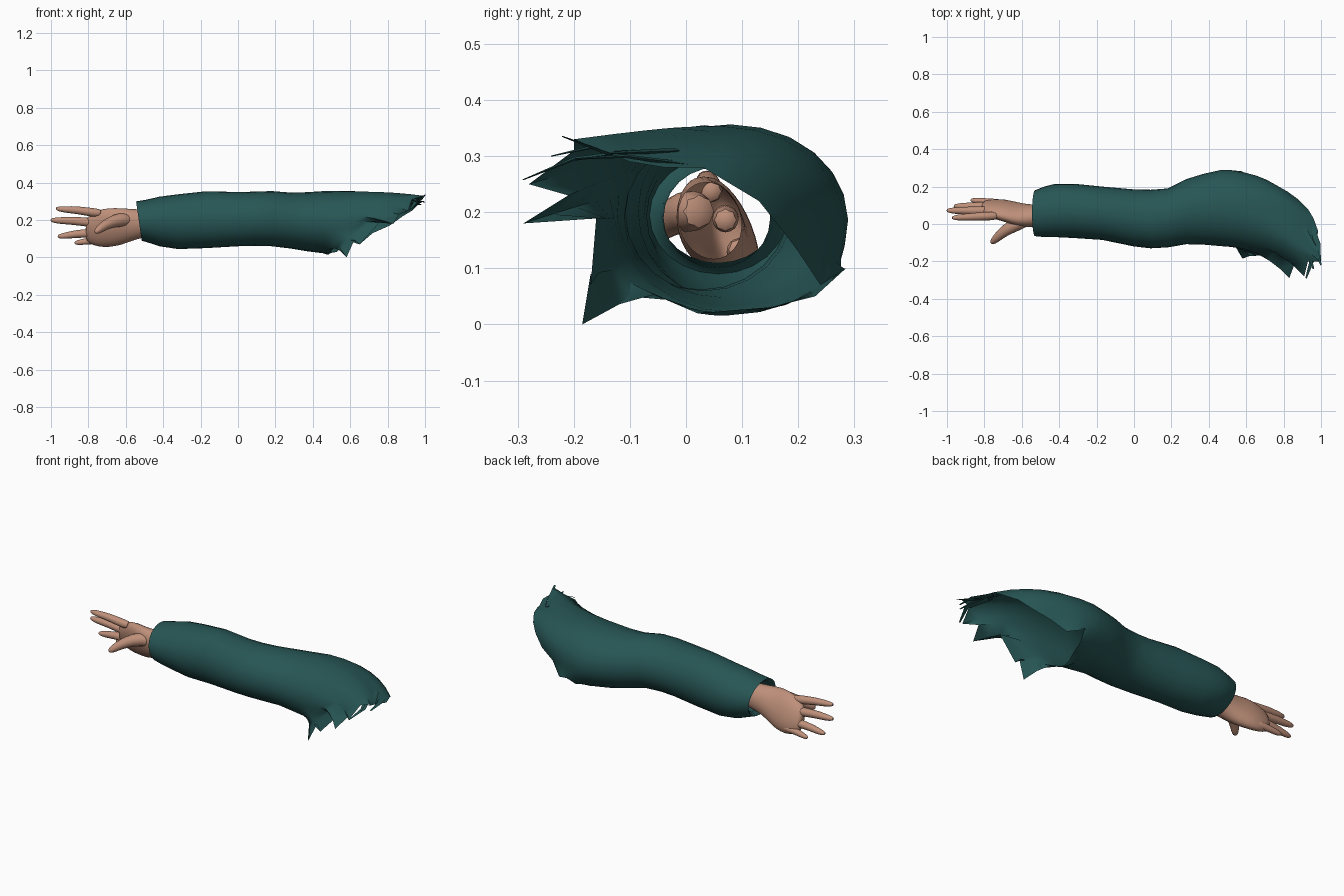
import bpy, math
from mathutils import Vector

if "Cube" in bpy.data.objects:
    bpy.data.objects.remove(bpy.data.objects["Cube"], do_unlink=True)


def make_material(name, colour):
    mat = bpy.data.materials.new(name)
    mat.use_nodes = True
    mat.diffuse_color = colour
    mat.node_tree.nodes["Principled BSDF"].inputs["Base Color"].default_value = colour
    return mat


teal = make_material("teal cloth", (0.02, 0.092, 0.09, 1))
skin = make_material("skin", (0.52, 0.28, 0.195, 1))


def loft(name, rings, mat, cap_start=False, cap_end=False, angle=60, subdivide=0):
    """Skin a list of closed rings that share one point count."""
    n = len(rings[0])
    verts = [tuple(p) for ring in rings for p in ring]
    faces = []
    for r in range(len(rings) - 1):
        for k in range(n):
            a, b = r * n + k, r * n + (k + 1) % n
            faces.append((a, b, b + n, a + n))
    if cap_start:
        faces.append(tuple(reversed(range(n))))
    if cap_end:
        faces.append(tuple(range(len(verts) - n, len(verts))))
    mesh = bpy.data.meshes.new(name)
    mesh.from_pydata(verts, [], faces)
    mesh.materials.append(mat)
    obj = bpy.data.objects.new(name, mesh)
    bpy.context.collection.objects.link(obj)
    if subdivide:
        mod = obj.modifiers.new("smooth", "SUBSURF")
        mod.levels = mod.render_levels = subdivide
    bpy.ops.object.select_all(action="DESELECT")
    obj.select_set(True)
    bpy.context.view_layer.objects.active = obj
    bpy.ops.object.shade_smooth_by_angle(angle=math.radians(angle))
    return obj


def oval(x, y0, y1, z0, z1, count, lean=0.0, shear=0.0):
    """Oval ring across the arm, running bottom, front, top, back."""
    ring = []
    for k in range(count):
        a = -math.pi / 2 - k * math.tau / count
        c, s = math.cos(a), math.sin(a)
        y = (y0 + y1) / 2 + c * (y1 - y0) / 2 - shear * s * (z1 - z0) / 2
        ring.append(Vector((x - lean * s, y, (z0 + z1) / 2 + s * (z1 - z0) / 2)))
    return ring


def tube(name, path, radii, mat, sides=8, flat=1.0, subdivide=1):
    """Rounded tapering tube along a path."""
    pts = [Vector(p) for p in path]
    rings = []
    for i, p in enumerate(pts):
        way = pts[min(i + 1, len(pts) - 1)] - pts[max(i - 1, 0)]
        turn = way.to_track_quat("Z", "Y")
        ring = []
        for k in range(sides):
            a = k * math.tau / sides
            ring.append(p + turn @ Vector((math.cos(a), math.sin(a) * flat, 0)) * radii[i])
        rings.append(ring)
    return loft(name, rings, mat, True, True, subdivide=subdivide)


# Sleeve: x, front y, back y, bottom z, top z
COLS = 24
sections = [
    (-0.53, -0.065, 0.18, 0.09, 0.30),
    (-0.48, -0.07, 0.2, 0.075, 0.308),
    (-0.42, -0.07, 0.215, 0.06, 0.325),
    (-0.32, -0.075, 0.215, 0.045, 0.338),
    (-0.17, -0.085, 0.2, 0.05, 0.354),
    (0, -0.12, 0.185, 0.06, 0.35),
    (0.09, -0.13, 0.183, 0.062, 0.352),
    (0.18, -0.125, 0.19, 0.06, 0.355),
    (0.28, -0.108, 0.24, 0.048, 0.347),
    (0.37, -0.11, 0.268, 0.033, 0.349),
    (0.46, -0.118, 0.288, 0.022, 0.355),
]
# Torn shoulder edge, one point per column
torn_edge = [
    (0.49, 0.02, 0.02), (0.51, -0.05, 0.05), (0.53, -0.1, 0.075),
    (0.58, -0.185, 0), (0.62, -0.17, 0.09), (0.65, -0.17, 0.07),
    (0.76, -0.16, 0.19), (0.83, -0.29, 0.18), (0.86, -0.21, 0.23),
    (0.91, -0.28, 0.25), (0.93, -0.2, 0.31), (0.99, -0.2, 0.33),
    (0.97, -0.1, 0.29), (0.985, -0.04, 0.28), (0.96, 0.03, 0.28),
    (0.93, 0.08, 0.25), (0.88, 0.13, 0.22), (0.81, 0.17, 0.17),
    (0.72, 0.2, 0.13), (0.65, 0.24, 0.07), (0.57, 0.285, 0.1),
    (0.55, 0.23, 0.05), (0.53, 0.15, 0.03), (0.5, 0.08, 0.025),
]
rings = [oval(-0.3, -0.04, 0.15, 0.1, 0.28, COLS),
         oval(-0.51, -0.045, 0.16, 0.11, 0.28, COLS, 0.015)]
rings += [oval(*s, COLS, 0.015 if i < 2 else 0) for i, s in enumerate(sections)]
start = rings[-1]
middle = sum(start, Vector()) / COLS
for step in range(1, 7):
    t = step / 6
    ring = []
    for s, e in zip(start, torn_edge):
        e = Vector(e)
        bend = s + (s - middle).normalized() * 0.012 + Vector((0.6 * (e.x - s.x), 0, 0))
        ring.append(s * (1 - t) ** 2 + bend * 2 * t * (1 - t) + e * t * t)
    rings.append(ring)
loft("sleeve", rings, teal)

# Frayed strips at the shoulder
strips = [
    [(0.9, -0.02, 0.31), (0.97, -0.14, 0.305), (1, -0.22, 0.335)],
    [(0.9, -0.08, 0.31), (0.95, -0.2, 0.295), (0.92, -0.29, 0.258)],
    [(0.94, 0.0, 0.285), (0.985, -0.11, 0.3), (0.995, -0.2, 0.295)],
    [(0.88, -0.08, 0.325), (0.93, -0.15, 0.32), (0.96, -0.24, 0.3)],
]
for i, path in enumerate(strips):
    tube(f"frayed_strip_{i + 1}", path, (0.018, 0.013, 0.004), teal, 4, 0.25, 0)

# Wrist and palm
palm = [
    (-0.46, -0.015, 0.1, 0.115, 0.255),
    (-0.55, -0.02, 0.105, 0.095, 0.26),
    (-0.62, -0.01, 0.11, 0.065, 0.265),
    (-0.69, 0.02, 0.125, 0.052, 0.268),
    (-0.75, 0.035, 0.125, 0.055, 0.255),
    (-0.8, 0.05, 0.12, 0.075, 0.225),
    (-0.815, 0.065, 0.105, 0.1, 0.2),
]
loft("palm", [oval(*p, 16, 0, 0.3 if i > 1 else 0.1) for i, p in enumerate(palm)],
     skin, cap_end=True, subdivide=1)

# Fingers: knuckle, tip, thickness
fingers = {
    "index_finger": ((-0.72, 0.045, 0.235), (-0.975, 0.033, 0.262), 0.024),
    "middle_finger": ((-0.74, 0.07, 0.185), (-1.003, 0.072, 0.2), 0.025),
    "ring_finger": ((-0.74, 0.095, 0.135), (-0.965, 0.095, 0.112), 0.024),
    "little_finger": ((-0.7, 0.11, 0.095), (-0.875, 0.128, 0.078), 0.021),
}
for name, (root, tip, r) in fingers.items():
    a, b = Vector(root), Vector(tip)
    path = [a.lerp(b, t) for t in (0, 0.3, 0.55, 0.8, 0.94, 1)]
    path[2].z += 0.004
    tube(name, path, [r * f for f in (1.1, 1.05, 0.95, 0.8, 0.6, 0.25)], skin)

# Thumb
tube("thumb", [(-0.56, 0.03, 0.2), (-0.63, 0.0, 0.205), (-0.69, -0.035, 0.185),
               (-0.73, -0.07, 0.16), (-0.755, -0.095, 0.14), (-0.763, -0.103, 0.133)],
     [0.04, 0.042, 0.033, 0.026, 0.019, 0.007], skin)
